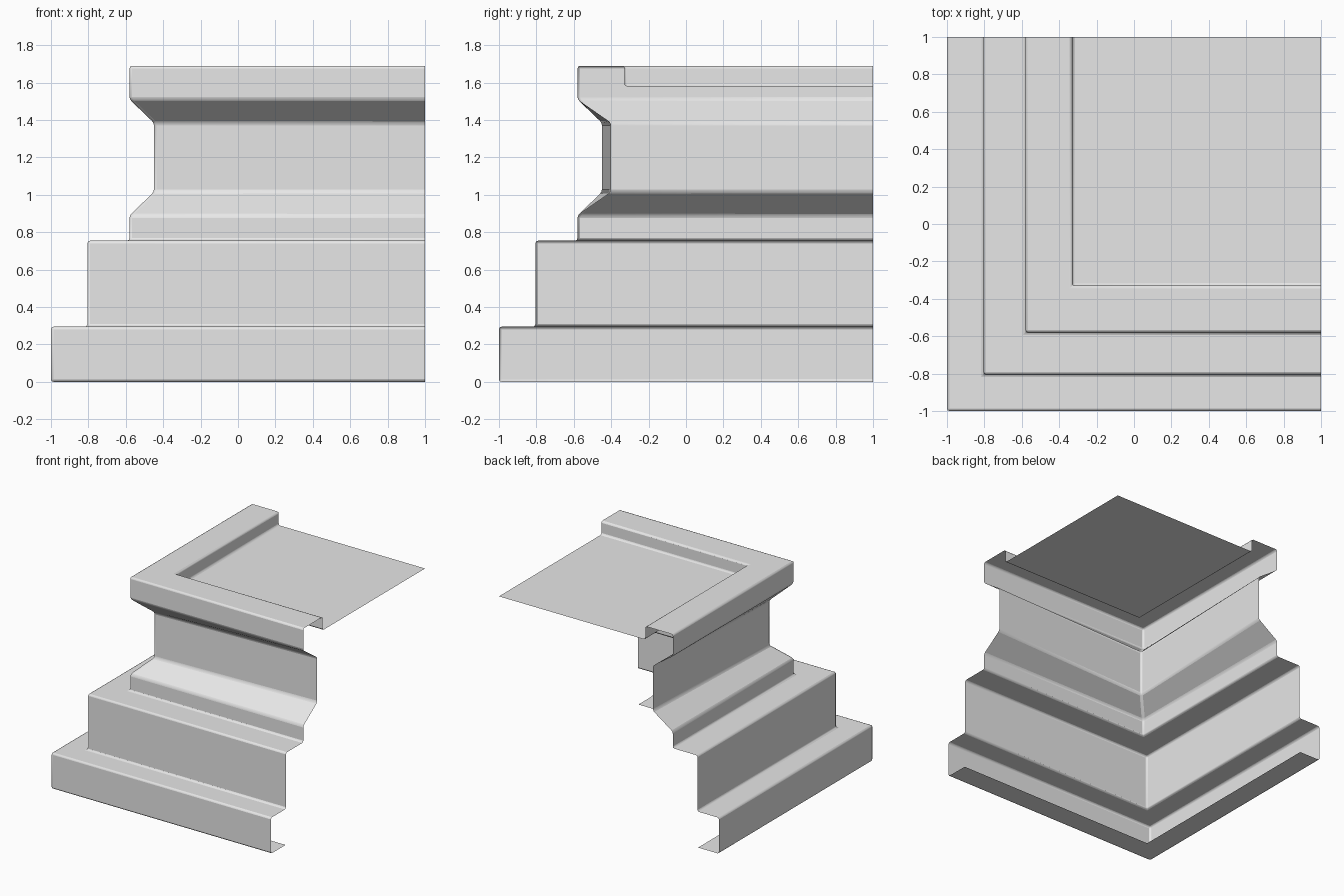
import bpy, bmesh, math

cube = bpy.data.objects.get("Cube")
if cube:
    bpy.data.objects.remove(cube)

# Single plain material
grey = bpy.data.materials.new("plain_grey")
grey.use_nodes = True
colour = (0.8, 0.8, 0.8, 1)
grey.diffuse_color = colour
grey.node_tree.nodes["Principled BSDF"].inputs["Base Color"].default_value = colour

# Stepped profile: offset at the corner, offset at the open ends, height
END = 1.0
PROFILE = [
    (-0.81, -0.81, 0.0),     # bottom return flange
    (-1.0, -1.0, 0.0),
    (-1.0, -1.0, 0.295),     # lower step
    (-0.805, -0.805, 0.295),
    (-0.805, -0.805, 0.755), # upper step
    (-0.58, -0.58, 0.755),
    (-0.58, -0.58, 0.89),
    (-0.45, -0.40, 1.015),   # neck, drawn in toward the open ends
    (-0.45, -0.40, 1.385),
    (-0.58, -0.58, 1.51),    # top rail
    (-0.58, -0.58, 1.69),
    (-0.33, -0.33, 1.69),
    (-0.33, -0.33, 1.58),    # recessed top
]


def sweep_corner(name, profile):
    """Carry the profile around one square corner, open at both ends."""
    bm = bmesh.new()
    rings = []
    for corner, end, z in profile:
        path = [(end, END), (corner, corner), (END, end)]
        rings.append([bm.verts.new((x, y, z)) for x, y in path])
    for low, high in zip(rings, rings[1:]):
        for i in range(2):
            bm.faces.new((low[i], low[i + 1], high[i + 1], high[i]))
    # Flat recessed panel closing the top
    far = bm.verts.new((END, END, profile[-1][2]))
    bm.faces.new(rings[-1] + [far])
    bmesh.ops.recalc_face_normals(bm, faces=bm.faces)
    mesh = bpy.data.meshes.new(name)
    bm.to_mesh(mesh)
    bm.free()
    obj = bpy.data.objects.new(name, mesh)
    bpy.context.collection.objects.link(obj)
    mesh.materials.append(grey)
    return obj


pedestal = sweep_corner("pedestal_corner_shell", PROFILE)

# Softened edges
bevel = pedestal.modifiers.new("soft_edges", "BEVEL")
bevel.width = 0.014
bevel.segments = 2
bevel.limit_method = "ANGLE"
bevel.angle_limit = math.radians(25)

bpy.context.view_layer.objects.active = pedestal
pedestal.select_set(True)
bpy.ops.object.shade_smooth_by_angle(angle=math.radians(40))
